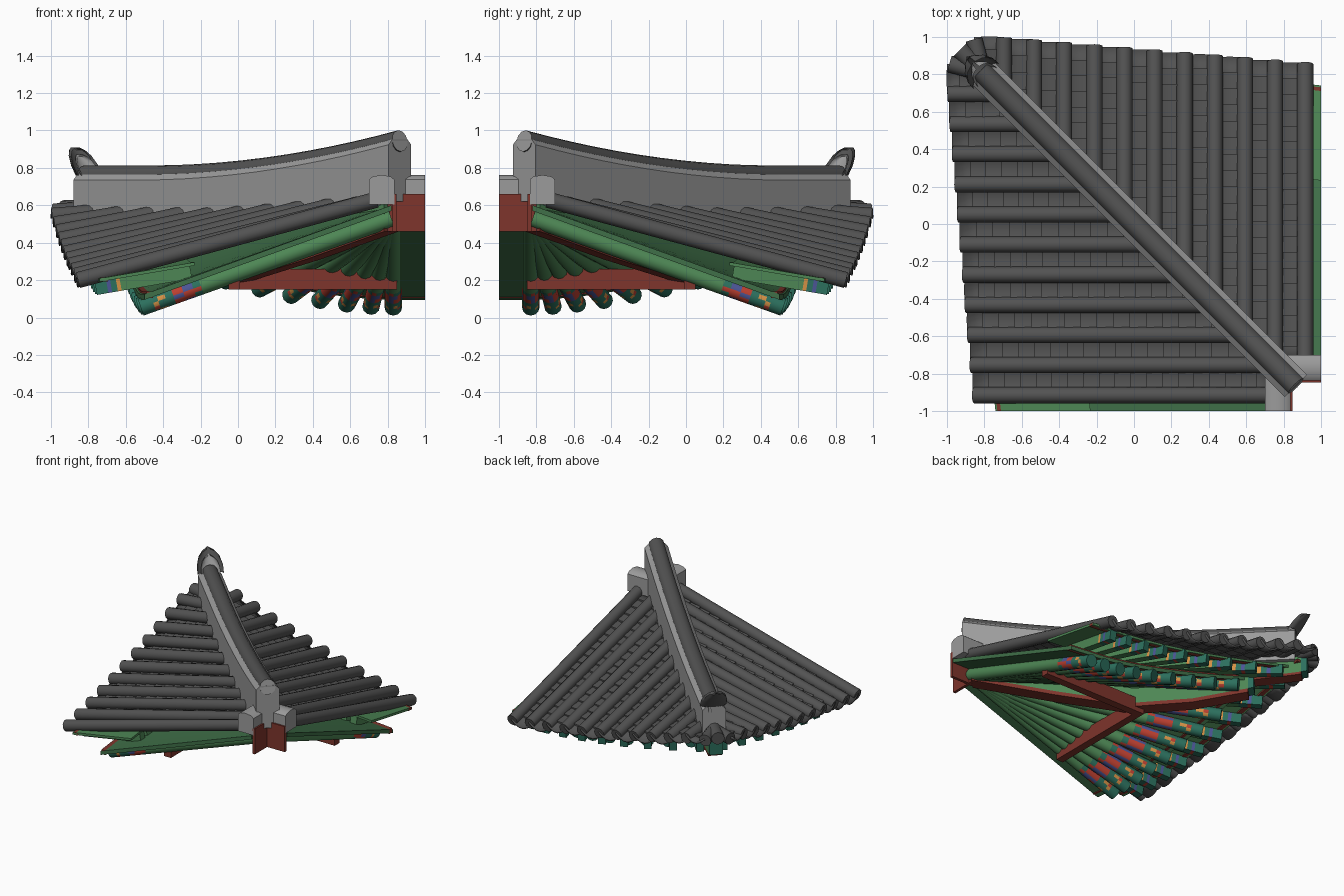
import bpy, bmesh, math
from mathutils import Vector as V

if "Cube" in bpy.data.objects:
    bpy.data.objects.remove(bpy.data.objects["Cube"])

UP = V((0, 0, 1))
DIAG = V((-1, 1, 0)).normalized()      # outward along the hip
SIDE = V((1, 1, 0)).normalized()       # across the hip


def mat(name, c):
    m = bpy.data.materials.new(name)
    m.diffuse_color = (*c, 1)
    m.use_nodes = True
    m.node_tree.nodes["Principled BSDF"].inputs["Base Color"].default_value = m.diffuse_color
    return m


MATS = [mat("tile charcoal", (.085, .085, .085)), mat("ridge grey", (.33, .33, .33)),
        mat("rafter green", (.075, .24, .09)), mat("timber red", (.21, .035, .025)),
        mat("paint teal", (.025, .16, .11)), mat("paint orange", (.65, .28, .06)),
        mat("paint vermilion", (.5, .05, .03)), mat("paint blue", (.07, .09, .3)),
        mat("soffit green", (.05, .16, .065))]
TILE, GREY, GREEN, RED, TEAL, ORANGE, VERM, BLUE, SOFFIT = range(9)


def finish(bm, name, mirror=True):
    """Mirror across the hip plane (x,y)->(-y,-x) and make an object."""
    if mirror:
        src = list(bm.faces)
        twin = {v: bm.verts.new((-v.co.y, -v.co.x, v.co.z)) for v in list(bm.verts)}
        for f in src:
            g = bm.faces.new([twin[v] for v in reversed(f.verts)])
            g.material_index = f.material_index
    bmesh.ops.recalc_face_normals(bm, faces=bm.faces)
    me = bpy.data.meshes.new(name)
    bm.to_mesh(me)
    bm.free()
    for m in MATS:
        me.materials.append(m)
    ob = bpy.data.objects.new(name, me)
    bpy.context.collection.objects.link(ob)
    bpy.ops.object.select_all(action='DESELECT')
    ob.select_set(True)
    bpy.context.view_layer.objects.active = ob
    bpy.ops.object.shade_smooth_by_angle(angle=math.radians(36))
    return ob


def loft(bm, rings, mats, closed=True, endmat=None):
    """Skin rings; mats is one index, or one per section (a tuple repeats around)."""
    n = len(rings[0])
    if not isinstance(mats, list):
        mats = [mats] * (len(rings) - 1)
    vs = [[bm.verts.new(p) for p in r] for r in rings]
    for i in range(len(vs) - 1):
        for j in range(n if closed else n - 1):
            k = (j + 1) % n
            f = bm.faces.new((vs[i][j], vs[i][k], vs[i + 1][k], vs[i + 1][j]))
            m = mats[i]
            f.material_index = m[j % len(m)] if isinstance(m, tuple) else m
    if closed:
        bm.faces.new(vs[0]).material_index = mats[0]
        bm.faces.new(vs[-1]).material_index = mats[-1] if endmat is None else endmat


def rings_on(path, profile):
    """Place a (side, up) profile along a path."""
    out = []
    for i, p in enumerate(path):
        d = (path[min(i + 1, len(path) - 1)] - path[max(i - 1, 0)]).normalized()
        s = d.cross(UP).normalized()
        u = s.cross(d)
        out.append([p + s * a + u * b for a, b in profile])
    return out


def circle(r, n=12):
    return [(r * math.cos(2 * math.pi * k / n), r * math.sin(2 * math.pi * k / n)) for k in range(n)]


def rect(w, h):
    return [(-w / 2, -h / 2), (w / 2, -h / 2), (w / 2, h / 2), (-w / 2, h / 2)]


def box(bm, lo, hi, m):
    loft(bm, [[V((x, lo[1], lo[2])), V((x, hi[1], lo[2])), V((x, hi[1], hi[2])),
               V((x, lo[1], hi[2]))] for x in (lo[0], hi[0])], m)


def hip(d, z):
    return V((d, -d, z))


# ---- roof surface of the +y slope: point at column u, fraction s from eave to top
def roof(u, s):
    t = (.915 - u) / 1.8
    ye, ze = .855 + .155 * t, .2 + .4 * (.62 * t + .38 * t * t)
    yt = max(-u, -.74)
    zt = .57 + .06 * max(0, min(1, u / .7))
    return V((u, ye + (yt - ye) * s, ze + (zt - ze) * s - .004 * s * (1 - s)))


COLS = [.915 - .161 * i for i in range(11)]

# round cover tiles
bm = bmesh.new()
for u in COLS:
    loft(bm, rings_on([roof(u, k / 6) for k in range(7)], circle(.043)), TILE)
a = [V((-.80, .78, .575)), V((-.855, .985, .565))]       # corner cover tile
loft(bm, rings_on(a, circle(.045)), TILE)
finish(bm, "cover_tiles")
bm = bmesh.new()
loft(bm, rings_on([hip(-.76, .585), hip(-.93, .58)], circle(.048)), TILE)
finish(bm, "corner_cover_tile", False)

# concave pan tiles, stepped at each overlap, deeper at the eave
bm = bmesh.new()
for u in [c - .0805 for c in COLS]:
    length = roof(u, 0).y - roof(u, 1).y
    n = max(2, round(length / .085))
    rings = []
    for k in range(n):
        for s, lift in ((k / n, .012), ((k + 1) / n, 0)):
            p = roof(u, s)
            deep = .045 if s == 0 else .024
            rings.append([p + V((.0805 * q, 0, lift - .008 - deep * (1 - q * q)))
                          for q in (-1, -.6, -.2, .2, .6, 1)])
    loft(bm, rings, TILE, closed=False)
pans = finish(bm, "pan_tiles")
sol = pans.modifiers.new("thickness", 'SOLIDIFY')
sol.thickness = .014


# hip ridge wall with its curved top
def ridge_top(d):
    return .755 + .185 * max(0, (d + .45) / 1.3) ** 1.9


ds = [-.82 + 1.685 * k / 14 for k in range(15)]
bm = bmesh.new()
loft(bm, [[hip(d, 0) + SIDE * a + UP * z for a, z in
           ((-.085, .5 + .12 * (d > .6)), (.085, .5 + .12 * (d > .6)), (.085, ridge_top(d) - .02),
            (.055, ridge_top(d) + .01), (-.055, ridge_top(d) + .01),
            (-.085, ridge_top(d) - .02))] for d in ds], GREY)
finish(bm, "hip_ridge_wall", False)
bm = bmesh.new()
loft(bm, rings_on([hip(d, ridge_top(d)) for d in ds], circle(.058)), TILE, endmat=GREY)
finish(bm, "hip_ridge_cap", False)

# upturned end tile: curved dark shield with a pale inner plate
bm = bmesh.new()
base = hip(-.785, .76)
for off, size, m in ((.014, 1, TILE), (.004, 1, TILE), (-.003, .74, GREY)):
    rows = []
    for h in (0, .35, .7, .9, 1):
        w = .095 * size * math.sqrt(max(.02, 1 - max(0, h - .25) ** 2 / .5625))
        c = base + (UP * .15 + DIAG * .10) * (h * size)
        rows.append([c + SIDE * w * math.cos(t) + DIAG * (.04 * math.sin(t) + off)
                     for t in [math.pi * k / 8 for k in range(9)]])
    loft(bm, rows, m, closed=False)
finish(bm, "ridge_end_tile", False)

# main ridge stubs with rounded tops
bm = bmesh.new()
prof = [(.70, .605), (.835, .605), (.835, .738), (.815, .754), (.768, .762), (.72, .754), (.70, .738)]
loft(bm, [[V((x, y, z)) for x, z in prof] for y in (-1, -.78)], GREY)
finish(bm, "main_ridge_stubs")

# red crossing boards at the inner corner and the outer purlins
bm = bmesh.new()
box(bm, (.80, -.847, .46), (1, -.825, .66), RED)
finish(bm, "inner_beams")
bm = bmesh.new()
box(bm, (-.05, -.01, .15), (.85, .05, .26), RED)
finish(bm, "outer_purlins")

# ---- fan rafters
APEX = V((.83, -.82, .53))


def raf_end(t):
    return V((.83 - .9 * t - .4 * t * abs(t), .52 + .08 * t, .055 + .25 * t * t))


def fly_end(t):
    e = raf_end(t)
    d = (e - APEX)
    d = d * (.25 / d.y)
    return V((e.x + d.x, e.y + .24 - .02 * t, .158 + .25 * t * t))


def fly_start(t):
    return APEX.lerp(raf_end(t), .8) + UP * .095


TS = [i / 8 for i in range(9)]
bm = bmesh.new()
FR = [0, .76, .79, .83, .87, .9, .93, .95, 1]
for t in TS:
    e = raf_end(t)
    loft(bm, rings_on([APEX.lerp(e, f) for f in FR], circle(.047)),
         [GREEN, (TEAL, TEAL, VERM), (BLUE, BLUE, VERM, VERM), (VERM, VERM, BLUE),
          TEAL, (ORANGE, TEAL, TEAL), (TEAL, TEAL, VERM, ORANGE), TEAL])
finish(bm, "fan_rafters")

# square flying rafters
bm = bmesh.new()
for t in TS:
    a, e = fly_start(t), fly_end(t)
    loft(bm, rings_on([a.lerp(e, f) for f in (0, .74, .78, .84, .88, 1)], rect(.055, .075)),
         [GREEN, (TEAL, ORANGE), TEAL, (VERM, BLUE), TEAL])
finish(bm, "flying_rafters")


# soffit boards over both rafter layers
def edge(fn):
    """Eave curve from the cut side at x=1 to the hip."""
    p = fn(0)
    return [V((1, p.y - .02, p.z))] + [fn(t) for t in TS + [1.09]]


def slab(bm, A, B, lift, th, m):
    loft(bm, [[a + UP * lift, b + UP * lift, b + UP * (lift + th), a + UP * (lift + th)]
              for a, b in zip(A, B)], m)


bm = bmesh.new()
inner = [V((1, -.82, .53))] + [APEX] * 10
slab(bm, [p + V((-.002 * i, .002 * i, 0)) for i, p in enumerate(inner)], edge(raf_end), .04, .03, SOFFIT)
finish(bm, "rafter_soffit")
bm = bmesh.new()
slab(bm, edge(fly_start), edge(fly_end), .033, .018, GREEN)
finish(bm, "flying_soffit")

# red eave strips along both rafter ends
bm = bmesh.new()
for fn, lift, th in ((raf_end, .05, .035), (fly_end, .036, .02)):
    E = edge(fn)
    slab(bm, [p + V((0, -.045, 0)) for p in E], [p + V((0, -.01, 0)) for p in E], lift, th, RED)
finish(bm, "eave_strips")

# hip rafters: lower and upper, with red undersides
bm = bmesh.new()
low = [(.82, .46), (.4, .31), (0, .185), (-.3, .2), (-.52, .25), (-.58, .262), (-.61, .27)]
up = [(-.3, .345), (-.6, .365), (-.78, .385), (-.85, .395), (-.88, .40)]


def beam(pts, lo, hi, w, mats):
    loft(bm, [[hip(d, z + b) + SIDE * a for a, b in
               ((-w, lo), (w, lo), (w, hi), (-w, hi))] for d, z in pts], mats)


beam(low, .03, .15, .055, [GREEN] * 5 + [TEAL])
beam(low[:-1], 0, .03, .055, RED)
beam(up, .02, .15, .05, [GREEN] * 3 + [TEAL])
beam(up[:-1], 0, .02, .05, RED)
finish(bm, "hip_rafters", False)
